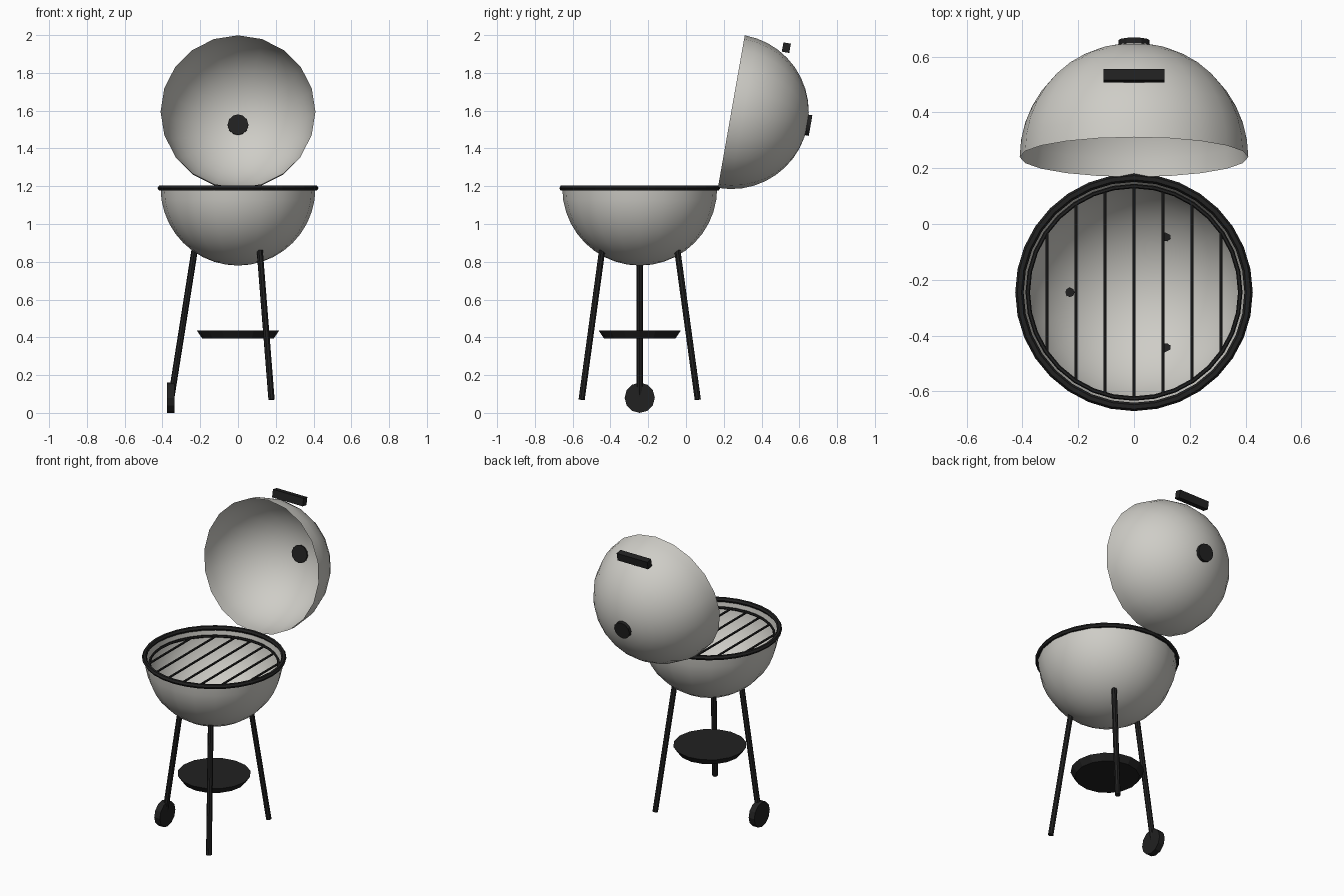
import bpy, bmesh, math
from mathutils import Vector, Matrix

if "Cube" in bpy.data.objects:
    bpy.data.objects.remove(bpy.data.objects["Cube"])

CY = -0.245            # bowl centre in y
RIM_Z = 1.19           # height of the bowl opening
R = 0.41               # shell radius


def material(name, rgb):
    m = bpy.data.materials.new(name)
    m.diffuse_color = (*rgb, 1)
    m.use_nodes = True
    m.node_tree.nodes["Principled BSDF"].inputs["Base Color"].default_value = m.diffuse_color
    return m


ENAMEL = material("pale grey enamel", (0.62, 0.61, 0.57))
BLACK = material("black metal", (0.015, 0.015, 0.015))


def finish(name, bm, mat, matrix=Matrix(), smooth=False):
    bm.transform(matrix)
    me = bpy.data.meshes.new(name)
    bm.to_mesh(me)
    bm.free()
    me.materials.append(mat)
    for p in me.polygons:
        p.use_smooth = smooth
    ob = bpy.data.objects.new(name, me)
    bpy.context.collection.objects.link(ob)
    return ob


def half_shell(name, matrix):
    # open upper half of a sphere
    bm = bmesh.new()
    bmesh.ops.create_uvsphere(bm, u_segments=20, v_segments=20, radius=R)
    low = [v for v in bm.verts if v.co.z < -0.001]
    bmesh.ops.delete(bm, geom=low, context='VERTS')
    finish(name, bm, ENAMEL, matrix, smooth=True)


def cone(name, r1, r2, depth, sides, matrix):
    bm = bmesh.new()
    bmesh.ops.create_cone(bm, cap_ends=True, segments=sides, radius1=r1,
                          radius2=r2, depth=depth)
    finish(name, bm, BLACK, matrix)


def rod(name, a, b, r, sides):
    a, b = Vector(a), Vector(b)
    d = b - a
    m = Matrix.Translation((a + b) / 2) @ d.to_track_quat('Z', 'Y').to_matrix().to_4x4()
    cone(name, r, r, d.length, sides, m)


def ring(name, major, minor, z, seg, sides):
    bm = bmesh.new()
    loops = []
    for i in range(seg):
        a = 2 * math.pi * i / seg
        loop = []
        for j in range(sides):
            b = 2 * math.pi * j / sides
            rad = major + minor * math.cos(b)
            loop.append(bm.verts.new((rad * math.cos(a), CY + rad * math.sin(a),
                                      z + minor * math.sin(b))))
        loops.append(loop)
    for i in range(seg):
        p, q = loops[i], loops[(i + 1) % seg]
        for j in range(sides):
            k = (j + 1) % sides
            bm.faces.new((p[j], q[j], q[k], p[k]))
    finish(name, bm, BLACK)


# bowl and rim
half_shell("bowl", Matrix.Translation((0, CY, RIM_Z)) @ Matrix.Rotation(math.pi, 4, 'X'))
ring("bowl_rim", 0.411, 0.015, RIM_Z, 32, 6)

# cooking grate: ring and bars
GZ = 1.15
ring("grate_ring", 0.381, 0.008, GZ, 32, 6)
for i in range(-3, 4):
    x = i * 0.104
    h = math.sqrt(0.381 ** 2 - x * x)
    rod(f"grate_bar_{i + 4}", (x, CY - h, GZ), (x, CY + h, GZ), 0.007, 6)

# open lid, tipped back, with vent and handle
LID = Matrix.Translation((0, 0.24, 1.595)) @ Matrix.Rotation(math.radians(-100), 4, 'X')
half_shell("lid", LID)
cone("lid_vent", 0.055, 0.055, 0.03, 12, LID @ Matrix.Translation((0, 0, 0.411)))
bm = bmesh.new()
bmesh.ops.create_cube(bm, size=1)
finish("lid_handle", bm, BLACK,
       LID @ Matrix.Translation((0, -0.384, 0.228)) @ Matrix.Diagonal((0.22, 0.05, 0.04, 1)))

# three splayed legs
for n, deg in enumerate((-60, 60, 180), 1):
    c, s = math.cos(math.radians(deg)), math.sin(math.radians(deg))
    rod(f"leg_{n}", (0.355 * c, CY + 0.355 * s, 0.07),
        (0.23 * c, CY + 0.23 * s, 0.86), 0.017, 8)

# wheel on the left leg
rod("wheel", (-0.375, CY, 0.08), (-0.335, CY, 0.08), 0.08, 12)

# ash tray between the legs
cone("ash_tray", 0.19, 0.217, 0.04, 16, Matrix.Translation((0, CY, 0.415)))
